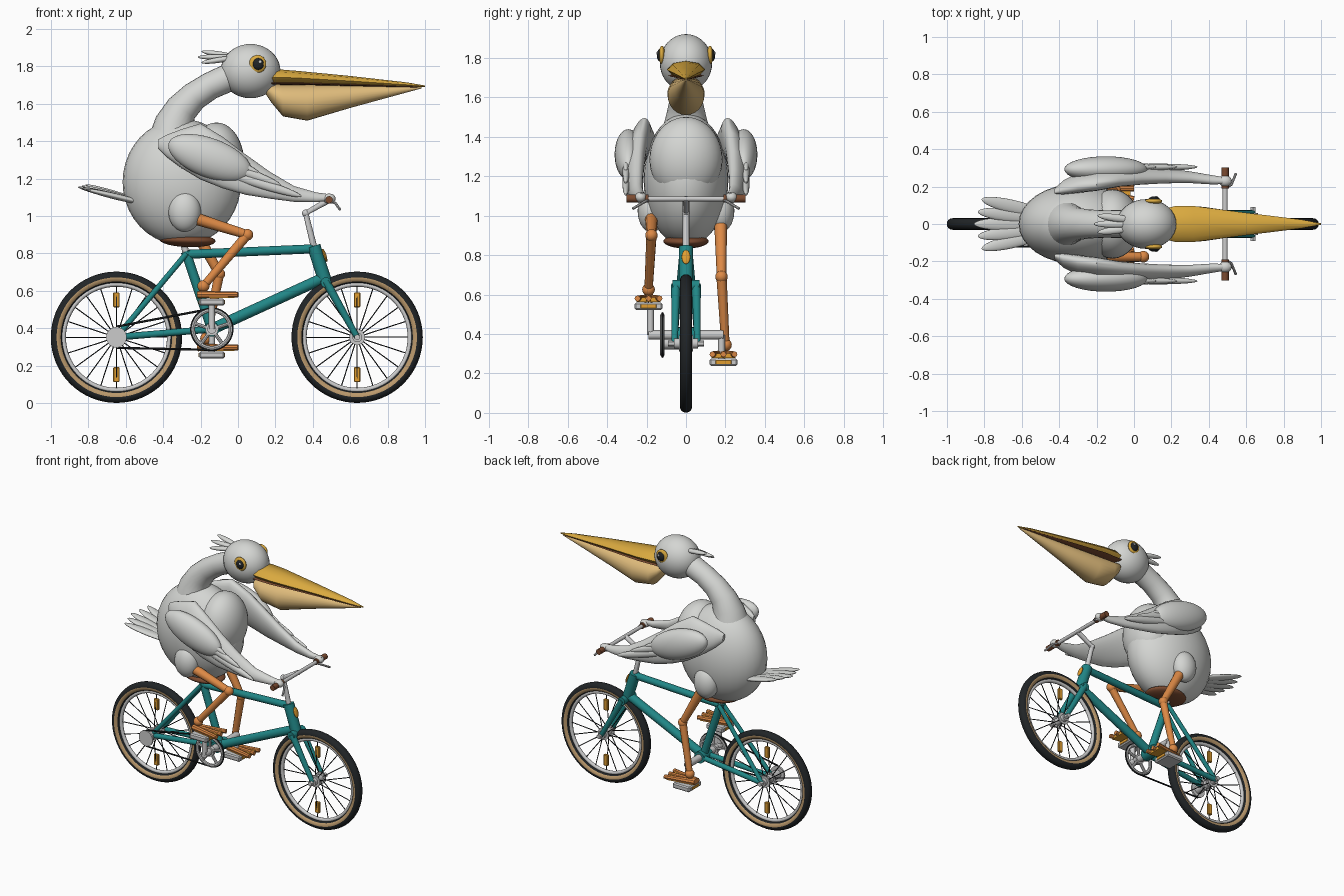
import bpy, bmesh, math
from mathutils import Vector, Matrix

cube = bpy.data.objects.get("Cube")
if cube:
    bpy.data.objects.remove(cube, do_unlink=True)


def material(name, *rgb):
    m = bpy.data.materials.new(name)
    m.use_nodes = True
    m.diffuse_color = (*rgb, 1)
    m.node_tree.nodes["Principled BSDF"].inputs["Base Color"].default_value = (*rgb, 1)
    return m


FEATHER = material("feather_white", .66, .67, .65)
TEAL = material("frame_teal", .015, .24, .24)
ORANGE = material("leg_orange", .72, .25, .06)
GOLD = material("bill_gold", .7, .4, .05)
POUCH = material("pouch_tan", .74, .5, .2)
BLACK = material("rubber_black", .015, .018, .02)
TAN = material("sidewall_tan", .5, .32, .15)
BROWN = material("leather_brown", .2, .07, .03)
SILVER = material("metal_silver", .6, .6, .6)
AMBER = material("reflector_amber", .75, .34, .03)
TAU = 2 * math.pi


def finish(name, bm, mat, angle=40):
    bmesh.ops.recalc_face_normals(bm, faces=bm.faces)
    me = bpy.data.meshes.new(name)
    bm.to_mesh(me)
    bm.free()
    me.materials.append(mat)
    me.shade_smooth()
    me.set_sharp_from_angle(angle=math.radians(angle))
    ob = bpy.data.objects.new(name, me)
    bpy.context.collection.objects.link(ob)
    return ob


def skin(name, rings, mat, closed=False):
    """Bridge a row of equal point rings, capping the ends unless closed."""
    bm = bmesh.new()
    loops = [[bm.verts.new(p) for p in ring] for ring in rings]
    n = len(loops[0])
    pairs = list(zip(loops, loops[1:])) + ([(loops[-1], loops[0])] if closed else [])
    for a, b in pairs:
        for i in range(n):
            j = (i + 1) % n
            bm.faces.new((a[i], a[j], b[j], b[i]))
    if not closed:
        bm.faces.new(loops[0])
        bm.faces.new(loops[-1])
    return finish(name, bm, mat)


def tube(name, pts, radii, mat, n=12):
    pts = [Vector(p) for p in pts]
    if not isinstance(radii, (list, tuple)):
        radii = [radii] * len(pts)
    rings = []
    for i, (p, r) in enumerate(zip(pts, radii)):
        t = (pts[min(i + 1, len(pts) - 1)] - pts[max(i - 1, 0)]).normalized()
        u = t.cross((1, 0, 0) if abs(t.y) > .9 else (0, 1, 0)).normalized()
        v = t.cross(u)
        rings.append([p + r * (u * math.cos(k * TAU / n) + v * math.sin(k * TAU / n)) for k in range(n)])
    return skin(name, rings, mat)


def loft(name, rows, mat, n=20, side=1, lean=0):
    """Elliptical sections across x: (x, y, z, half width, half height)."""
    return skin(name, [[(x, side * (y + w * math.cos(k * TAU / n) - lean * h * math.sin(k * TAU / n)),
                         z + h * math.sin(k * TAU / n)) for k in range(n)]
                       for x, y, z, w, h in rows], mat)


def hoop(name, c, big, small, mat, n=64, m=16):
    c = Vector(c)
    rings = []
    for i in range(n):
        out = Vector((math.cos(i * TAU / n), 0, math.sin(i * TAU / n)))
        rings.append([c + out * (big + small * math.cos(k * TAU / m))
                      + Vector((0, small * math.sin(k * TAU / m), 0)) for k in range(m)])
    return skin(name, rings, mat, True)


def ball(name, c, size, mat, rot=None):
    bm = bmesh.new()
    mtx = Matrix.Translation(c) @ (rot or Matrix()) @ Matrix.Diagonal((*size, 1))
    bmesh.ops.create_uvsphere(bm, u_segments=32, v_segments=20, radius=1, matrix=mtx)
    return finish(name, bm, mat)


def leaf(name, a, b, width, thick, mat):
    """Slender ellipsoid reaching from a to b."""
    a, b = Vector(a), Vector(b)
    rot = (b - a).to_track_quat('X', 'Z').to_matrix().to_4x4()
    return ball(name, (a + b) / 2, ((b - a).length / 2, width, thick), mat, rot)


def box(name, c, size, mat):
    bm = bmesh.new()
    bmesh.ops.create_cube(bm, size=1, matrix=Matrix.Translation(c) @ Matrix.Diagonal((*size, 1)))
    bmesh.ops.bevel(bm, geom=bm.edges[:], offset=min(size) * .2, segments=1, affect='EDGES')
    return finish(name, bm, mat, 20)


# Wheels
HUB_Z = .352
for label, wx in (("rear", -.65), ("front", .637)):
    tyre = hoop(label + "_tyre", (wx, 0, HUB_Z), .32, .031, BLACK)
    tyre.data.materials.append(TAN)
    for f in tyre.data.polygons:
        radius = math.hypot(f.center.x - wx, f.center.z - HUB_Z)
        f.material_index = int(.299 < radius < .32)
    hoop(label + "_rim", (wx, 0, HUB_Z), .283, .013, SILVER, m=10)
    tube(label + "_hub", [(wx, -.06, HUB_Z), (wx, .06, HUB_Z)], .026, SILVER)
    for s in (-1, 1):
        tube(label + "_hub_flange", [(wx, s * .028, HUB_Z), (wx, s * .036, HUB_Z)], .042, SILVER, 20)
        tube(label + "_axle_nut", [(wx, s * .06, HUB_Z), (wx, s * .09, HUB_Z)], .016, SILVER, 6)
        box(label + "_reflector", (wx, 0, HUB_Z + s * .2), (.034, .02, .08), AMBER)
    for i in range(20):
        a = i * TAU / 20
        d = Vector((math.cos(a), 0, math.sin(a)))
        hub = Vector((wx, .03 * (-1) ** i, HUB_Z))
        tube(label + "_spoke", [hub + d * .03, Vector((wx, 0, HUB_Z)) + d * .28], .0032, BLACK, 5)

# Frame and fork
CRANK, SEAT, HEAD, CROWN = (-.14, 0, .395), (-.28, 0, .81), (.405, 0, .84), (.468, 0, .645)
tube("seat_tube", [CRANK, SEAT], .026, TEAL)
tube("top_tube", [(-.28, 0, .795), (.41, 0, .825)], .024, TEAL)
tube("down_tube", [CRANK, (.46, 0, .67)], .03, TEAL)
tube("head_tube", [HEAD, CROWN], .036, TEAL, 16)
tube("bottom_bracket", [(-.14, -.05, .395), (-.14, .05, .395)], .04, TEAL, 16)
tube("fork_crown", [(.47, -.068, .645), (.47, .068, .645)], .028, TEAL)
leaf("head_badge", (.452, 0, .825), (.475, 0, .755), .022, .009, AMBER)
for s in (-1, 1):
    tube("fork_blade", [(.47, s * .052, .65), (.637, s * .058, HUB_Z)], [.023, .016], TEAL)
    tube("seat_stay", [(-.275, s * .02, .8), (-.65, s * .06, HUB_Z)], .015, TEAL)
    tube("chain_stay", [(-.14, s * .03, .395), (-.65, s * .06, HUB_Z)], .018, TEAL)

# Saddle
tube("seat_post", [SEAT, (-.292, 0, .86)], .018, SILVER)
leaf("saddle", (-.42, 0, .875), (-.12, 0, .865), .115, .036, BROWN)

# Steering
tube("stem", [HEAD, (.362, 0, 1.015), (.485, 0, 1.085)], .017, SILVER)
ball("stem_joint", (.362, 0, 1.015), (.02, .02, .02), SILVER)
tube("handlebar", [(.487, -.29, 1.085), (.487, .29, 1.085)], .013, SILVER)
for s in (-1, 1):
    tube("grip", [(.487, s * .19, 1.087), (.487, s * .302, 1.087)], .02, BROWN)
    tube("brake_lever", [(.49, s * .19, 1.08), (.52, s * .21, 1.07), (.545, s * .27, 1.035)], .007, SILVER, 8)

# Drivetrain
CY = -.12
hoop("chainring", (-.14, CY, .395), .1, .011, SILVER, m=8)
hoop("chain_wrap", (-.14, CY, .395), .11, .006, BLACK, m=6)
tube("chainring_hub", [(-.14, CY - .012, .395), (-.14, CY + .012, .395)], .035, SILVER, 20)
for i in range(5):
    a = i * TAU / 5 + TAU / 4
    tube("chainring_arm", [(-.14, CY, .395), (-.14 + .1 * math.cos(a), CY, .395 + .1 * math.sin(a))], .01, SILVER, 8)
tube("rear_cog", [(-.65, CY - .006, HUB_Z), (-.65, CY + .006, HUB_Z)], .055, SILVER, 24)
tube("cog_spacer", [(-.65, CY, HUB_Z), (-.65, 0, HUB_Z)], .03, SILVER)
for s in (-1, 1):
    tube("chain_run", [(-.65, CY, HUB_Z + s * .057), (-.14, CY, .395 + s * .11)], .006, BLACK, 6)
tube("crank_axle", [(-.14, -.19, .395), (-.14, .19, .395)], .024, SILVER)

# Cranks, pedals, legs and webbed feet
legs = {-1: ("right", .54, (.05, -.175, .9), (-.185, -.19, .625)),
        1: ("left", .257, (-.1, .18, .69), (-.17, .2, .345))}
for s, (label, pz, knee, ankle) in legs.items():
    py = s * .19
    tube(label + "_crank", [(-.14, s * .18, .395), (-.14, s * .18, pz)], .017, SILVER)
    box(label + "_pedal", (-.14, py, pz), (.135, .14, .038), SILVER)
    for e in (-1, 1):
        box(label + "_pedal_reflector", (-.14 + e * .067, py, pz), (.008, .08, .02), AMBER)
    ball(label + "_thigh", (-.285, s * .175, 1.025), (.087, .07, .11), FEATHER)
    tube(label + "_upper_leg", [(-.27, s * .175, 1.0), knee], [.034, .024], ORANGE)
    tube(label + "_lower_leg", [knee, ankle], [.026, .021], ORANGE)
    ball(label + "_knee", knee, (.031, .031, .031), ORANGE)
    ball(label + "_ankle", ankle, (.032, .032, .032), ORANGE)
    fz = pz + .04
    skin(label + "_foot_web", [[(-.21, py - .025, z), (-.21, py + .025, z), (-.02, py + .06, z), (-.02, py - .06, z)]
                               for z in (fz - .018, fz + .004)], AMBER)
    for k in (-1, 0, 1):
        tube(label + "_toe", [(-.215, py + k * .012, fz), (0, py + k * .056, fz)], [.02, .015], ORANGE, 8)

# Body, neck and head
ball("body", (-.3, 0, 1.182), (.317, .215, .337), FEATHER)
ball("chest", (-.115, 0, 1.285), (.148, .185, .215), FEATHER)
tube("neck", [(-.35, 0, 1.42), (-.34, 0, 1.5), (-.3, 0, 1.575), (-.235, 0, 1.64), (-.15, 0, 1.695),
              (-.05, 0, 1.74), (.06, 0, 1.775)], [.125, .103, .086, .077, .073, .075, .085], FEATHER, 24)
ball("head", (.067, 0, 1.775), (.16, .133, .145), FEATHER)
for k in (-1, 0, 1):
    leaf("crest_feather", (.0, k * .02, 1.85), (-.215 + abs(k) * .02, k * .045, 1.85 + k * .03), .02, .015, FEATHER)
for k in range(-2, 3):
    leaf("tail_feather", (-.47, k * .025, 1.06), (-.855 + abs(k) * .02, k * .066, 1.155 + .006 * k), .036, .016, FEATHER)

# Bill with hanging pouch
loft("upper_bill", [(.16, 0, 1.738, .08, .04), (.22, 0, 1.742, .096, .042), (.32, 0, 1.738, .096, .038),
                    (.6, 0, 1.722, .06, .027), (.9, 0, 1.702, .023, .013), (1, 0, 1.694, .004, .004)], GOLD, 8)
loft("mouth_line", [(.18, 0, 1.71, .088, .008), (.32, 0, 1.709, .09, .008), (.6, 0, 1.702, .056, .007),
                    (.96, 0, 1.691, .012, .004)], BROWN, 12)
loft("pouch", [(.15, 0, 1.675, .04, .025), (.18, 0, 1.655, .08, .05), (.24, 0, 1.618, .095, .085),
               (.37, 0, 1.606, .092, .096), (.6, 0, 1.638, .058, .06), (.8, 0, 1.664, .03, .031),
               (.98, 0, 1.687, .005, .005)], POUCH, 24)

# Eyes, nostrils and wings
for s in (-1, 1):
    ball("eye_ring", (.105, s * .122, 1.813), (.046, .016, .048), GOLD)
    ball("eye", (.108, s * .13, 1.813), (.03, .018, .032), BLACK)
    ball("eye_glint", (.118, s * .146, 1.824), (.008, .004, .008), FEATHER)
    ball("nostril", (.28, s * .055, 1.758), (.026, .008, .008), BROWN)
    loft("wing", [(-.425, .175, 1.385, .012, .025), (-.38, .195, 1.375, .035, .06), (-.3, .22, 1.36, .05, .105),
                  (-.2, .24, 1.345, .055, .15), (-.08, .258, 1.285, .052, .137), (.04, .262, 1.222, .047, .108),
                  (.17, .258, 1.165, .038, .072), (.3, .25, 1.118, .03, .042), (.42, .236, 1.1, .024, .026),
                  (.51, .23, 1.1, .015, .014)], FEATHER, 24, s, .2)
    ball("wing_covert", (-.15, s * .292, 1.31), (.235, .07, .105), FEATHER, Matrix.Rotation(.36, 4, 'Y'))
    for k in range(3):
        leaf("flight_feather", (-.3 + .08 * k, s * .3, 1.405 - .075 * k),
             (.12 + .11 * k, s * .305, 1.225 - .06 * k), .02, .026, FEATHER)
    ball("wing_tip", (.487, s * .23, 1.093), (.035, .03, .027), FEATHER)
